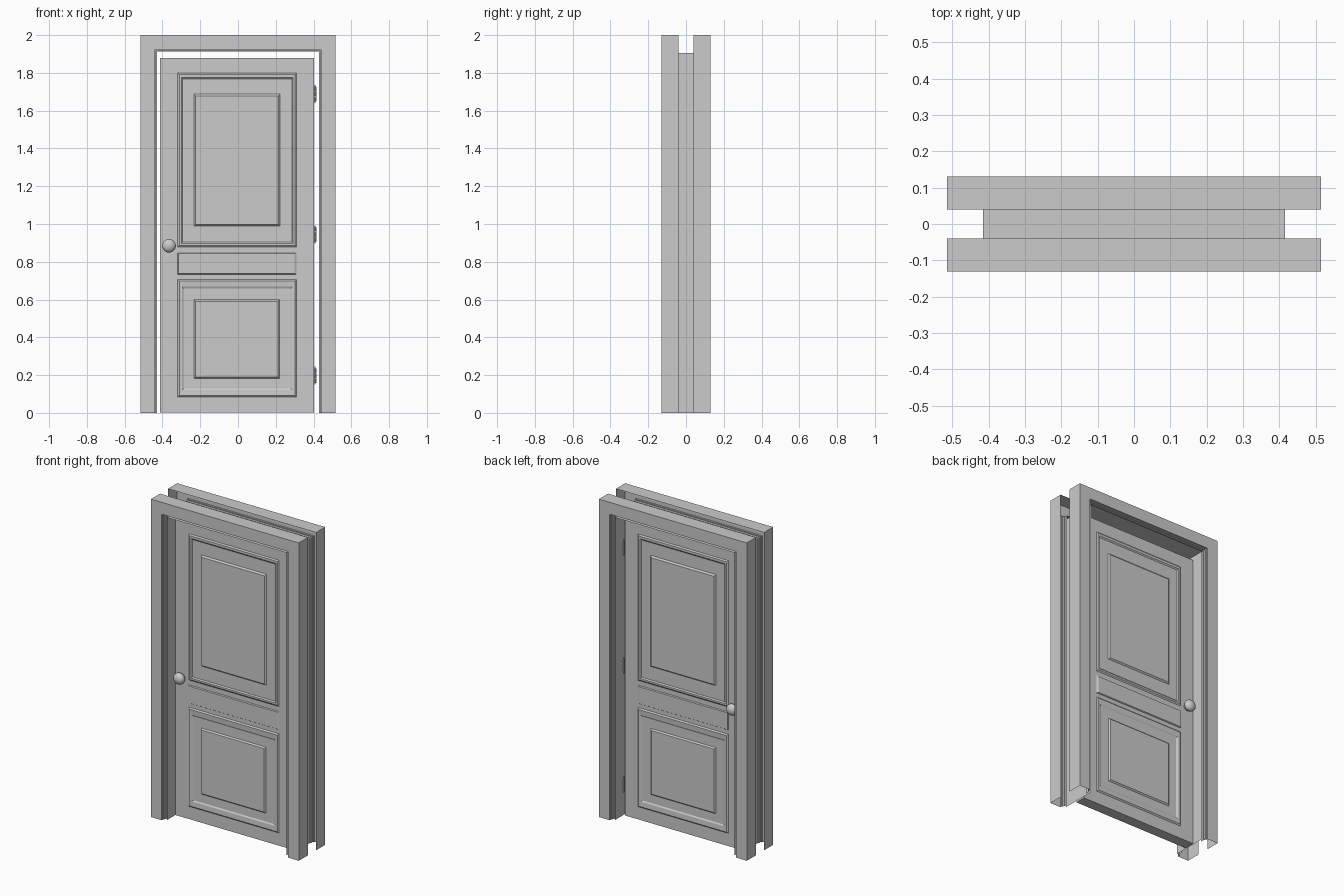
import bpy, bmesh, math
from mathutils import Matrix

if "Cube" in bpy.data.objects:
    bpy.data.objects.remove(bpy.data.objects["Cube"])


def finish(name, bm, smooth=False):
    bmesh.ops.remove_doubles(bm, verts=bm.verts, dist=1e-5)
    bmesh.ops.recalc_face_normals(bm, faces=bm.faces)
    me = bpy.data.meshes.new(name)
    bm.to_mesh(me)
    bm.free()
    ob = bpy.data.objects.new(name, me)
    bpy.context.collection.objects.link(ob)
    if smooth:
        bpy.context.view_layer.objects.active = ob
        ob.select_set(True)
        bpy.ops.object.shade_smooth_by_angle(angle=math.radians(40))
        ob.select_set(False)
    return ob


def doorway_sweep(name, half_width, height, profile):
    """Sweep an open (inset, y) profile up, over and down the doorway."""
    bm = bmesh.new()
    rows = []
    for inset, y in profile:
        x, z = half_width - inset, height - inset
        rows.append([bm.verts.new(p) for p in
                     ((-x, y, 0), (-x, y, z), (x, y, z), (x, y, 0))])
    for a, b in zip(rows, rows[1:]):
        for i in range(3):
            bm.faces.new((a[i], a[i + 1], b[i + 1], b[i]))
    return finish(name, bm)


# Hollow stepped casings on both sides of the wall
casing = [(0, .04), (0, .131), (.075, .131), (.075, .12), (.081, .12),
          (.081, .105), (.086, .105), (.086, .085)]
doorway_sweep("back_casing", .515, 2, casing)
doorway_sweep("front_casing", .515, 2, [(d, -y) for d, y in casing])

# Thin jamb lining reaching inside both casings
doorway_sweep("jamb", .416, 1.904, [(0, -.112), (0, 0), (0, .112)])

# Door leaf: a grid of rails and stiles whose panel cells hold nested rings
XS = [-.413, -.319, .31, .402]
ZS = [.003, .083, .707, .733, .847, .878, 1.799, 1.878]
T = .034
# each ring: x0, x1, z0, z1, height above the door face
panels = {
    1: [(-.311, .302, .091, .699, .007), (-.296, .288, .122, .668, .005),
        (-.286, .278, .13, .658, 0), (-.232, .22, .183, .599, 0),
        (-.224, .212, .191, .591, .008)],
    3: [(-.316, .3, .737, .843, .006)],
    5: [(-.311, .302, .886, 1.791, .006), (-.3, .292, .897, 1.776, .006),
        (-.293, .285, .904, 1.768, 0), (-.232, .222, .989, 1.688, 0),
        (-.224, .213, .997, 1.678, .008)],
}
bm = bmesh.new()


def ring(x0, x1, z0, z1, y):
    return [bm.verts.new(p) for p in
            ((x0, y, z0), (x1, y, z0), (x1, y, z1), (x0, y, z1))]


for side in (-1, 1):
    for i in range(3):
        for j in range(7):
            r = ring(XS[i], XS[i + 1], ZS[j], ZS[j + 1], side * T)
            if i == 1 and j in panels:
                for x0, x1, z0, z1, h in panels[j]:
                    n = ring(x0, x1, z0, z1, side * (T + h))
                    for k in range(4):
                        m = (k + 1) % 4
                        bm.faces.new((r[k], r[m], n[m], n[k]))
                    r = n
            bm.faces.new(r)
bmesh.ops.remove_doubles(bm, verts=bm.verts, dist=1e-5)
rim = [e for e in bm.edges if e.is_boundary]
bmesh.ops.bridge_loops(bm, edges=rim)
finish("door_leaf", bm)

# Turned knobs with a short neck, one on each face
knob = [(.02, 0), (.016, .006), (.014, .012)]
for k in range(1, 10):
    a = math.radians(-65 + 155 * k / 9)
    knob.append((.036 * math.cos(a) if k < 9 else 0, .03 + .026 * math.sin(a)))
for name, side in (("front_knob", -1), ("back_knob", 1)):
    bm = bmesh.new()
    vs = [bm.verts.new((r, side * (T + h), 0)) for r, h in knob]
    es = [bm.edges.new(p) for p in zip(vs, vs[1:])]
    bmesh.ops.spin(bm, geom=vs + es, cent=(0, 0, 0), axis=(0, 1, 0),
                   angle=math.tau, steps=24)
    bmesh.ops.translate(bm, verts=bm.verts, vec=(-.365, 0, .885))
    finish(name, bm, True)

# Hinges: a leaf plate, a barrel in three knuckles and a pin
for name, z in (("lower_hinge", .197), ("middle_hinge", .945), ("upper_hinge", 1.688)):
    bm = bmesh.new()
    bmesh.ops.create_cube(bm, size=1, matrix=Matrix.Translation((.414, .02, z))
                          @ Matrix.Diagonal((.002, .03, .075, 1)))
    for r, h, dz in ((.005, .022, -.028), (.005, .022, 0), (.005, .022, .028),
                     (.003, .096, 0)):
        bmesh.ops.create_cone(bm, cap_ends=True, segments=12, radius1=r, radius2=r,
                              depth=h, matrix=Matrix.Translation((.408, .036, z + dz)))
    finish(name, bm, True)
